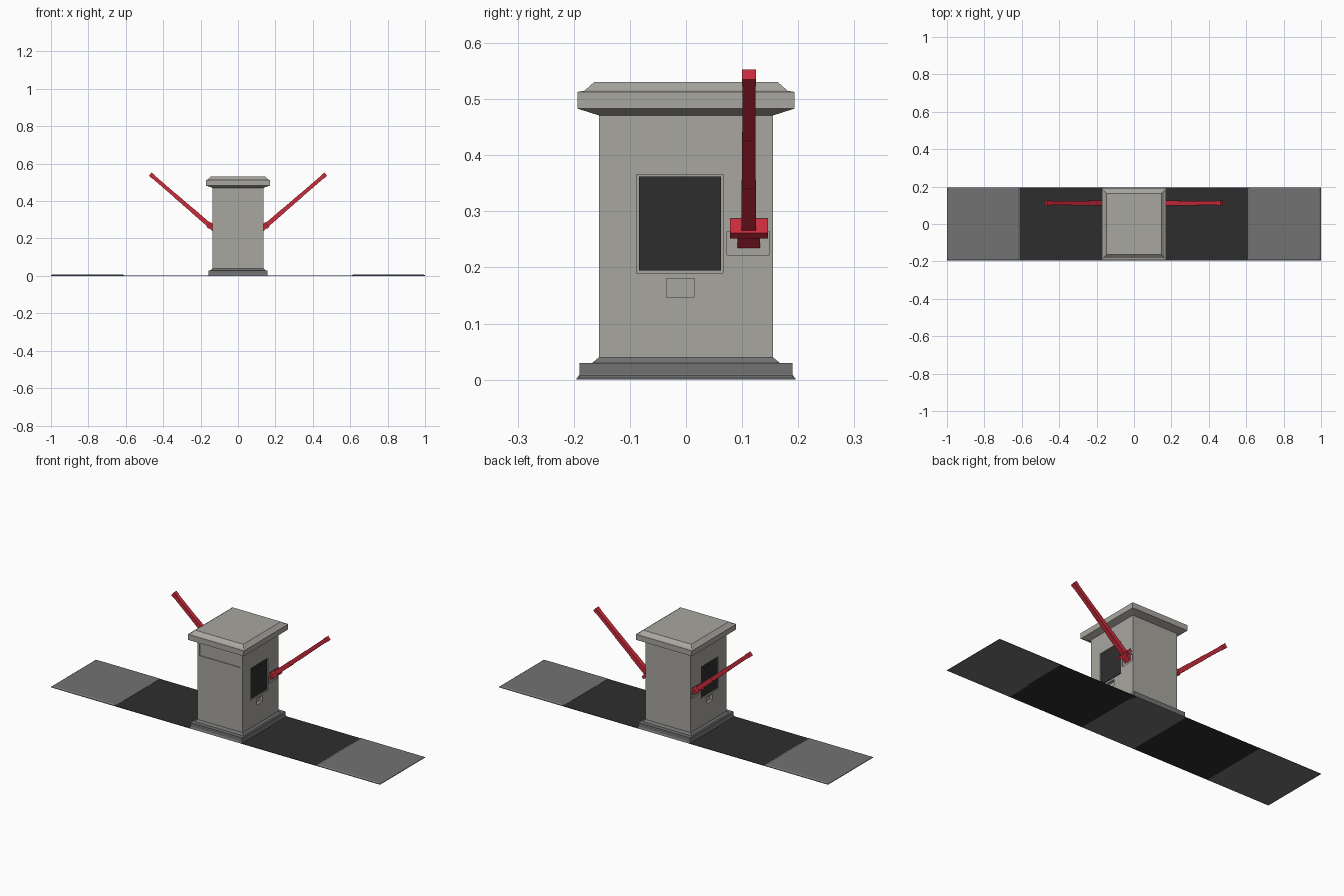
import bpy, bmesh, math
from mathutils import Matrix

old = bpy.data.objects.get("Cube")
if old:
    bpy.data.objects.remove(old, do_unlink=True)


def material(name, r, g, b):
    m = bpy.data.materials.new(name)
    m.use_nodes = True
    m.diffuse_color = (r, g, b, 1)
    m.node_tree.nodes["Principled BSDF"].inputs["Base Color"].default_value = (r, g, b, 1)
    return m


STONE = material("warm stone", 0.39, 0.38, 0.345)
GREY = material("concrete grey", 0.17, 0.17, 0.17)
BLACK = material("asphalt black", 0.027, 0.027, 0.027)
RED = material("barrier red", 0.6, 0.025, 0.045)


def finish(name, bm, mat):
    bmesh.ops.recalc_face_normals(bm, faces=bm.faces)
    me = bpy.data.meshes.new(name)
    bm.to_mesh(me)
    bm.free()
    me.materials.append(mat)
    ob = bpy.data.objects.new(name, me)
    bpy.context.collection.objects.link(ob)
    return ob


def stack(name, rings, mat, cx=0):
    """Loft of rectangular rings given as (half x, half y, z)."""
    bm = bmesh.new()
    loops = [[bm.verts.new((cx + sx * hx, sy * hy, z))
              for sx, sy in ((-1, -1), (1, -1), (1, 1), (-1, 1))] for hx, hy, z in rings]
    for a, b in zip(loops, loops[1:]):
        for i in range(4):
            j = (i + 1) % 4
            bm.faces.new((a[i], a[j], b[j], b[i]))
    bm.faces.new(loops[0])
    bm.faces.new(loops[-1])
    return finish(name, bm, mat)


def box(name, lo, hi, mat, frame=None):
    bm = bmesh.new()
    size = [b - a for a, b in zip(lo, hi)]
    mid = [(a + b) / 2 for a, b in zip(lo, hi)]
    bmesh.ops.create_cube(bm, size=1, matrix=Matrix.Translation(mid) @ Matrix.Diagonal((*size, 1)))
    if frame:
        bm.transform(frame)
    return finish(name, bm, mat)


def mirrored_box(name, s, lo, hi, mat):
    """Box on the +x side (s = 1) or its reflection (s = -1)."""
    xs = sorted((s * lo[0], s * hi[0]))
    return box(name, (xs[0], *lo[1:]), (xs[1], *hi[1:]), mat)


# Booth: plinth, walls and overhanging roof
HX, HY = 0.137, 0.155
stack("plinth", [(0.16, 0.195, 0), (0.157, 0.19, 0.01), (0.157, 0.19, 0.03),
                 (0.147, 0.167, 0.03), (HX, HY, 0.04)], GREY)
walls = box("booth_walls", (-HX, -HY, 0.035), (HX, HY, 0.475), STONE)
stack("roof", [(HX, HY, 0.471), (0.17, 0.193, 0.483), (0.17, 0.193, 0.513),
               (0.163, 0.181, 0.515), (0.146, 0.163, 0.531)], STONE)

# Recesses in the walls: sign panel, windows, trays and barrier sockets
cutters = [box("sign_cutter", (-0.125, -0.2, 0.393), (0.125, -HY + 0.005, 0.458), STONE)]
for s in (1, -1):
    for part, depth, y0, y1, z0, z1 in (
            ("window", 0.006, -0.088, 0.066, 0.190, 0.366),
            ("tray", 0.015, -0.035, 0.015, 0.147, 0.180),
            ("socket", 0.006, 0.073, 0.149, 0.222, 0.264)):
        cutters.append(mirrored_box(part + "_cutter", s, (HX - depth, y0, z0), (0.2, y1, z1), STONE))
for c in cutters:
    c.hide_render = True
    mod = walls.modifiers.new("recess", "BOOLEAN")
    mod.operation = "DIFFERENCE"
    mod.solver = "EXACT"
    mod.object = c
bpy.context.view_layer.objects.active = walls
for name in [m.name for m in walls.modifiers]:
    bpy.ops.object.modifier_apply(modifier=name)
for c in cutters:
    bpy.data.objects.remove(c, do_unlink=True)

ARM_Y, ANGLE, LENGTH = 0.112, math.radians(40.8), 0.43
for s, side in ((1, "left"), (-1, "right")):
    # Window glass
    mirrored_box(side + "_window_glass", s, (HX - 0.008, -0.084, 0.195), (HX - 0.003, 0.062, 0.362), BLACK)

    # Raised barrier, built along its own x axis then tilted up
    frame = (Matrix.Diagonal((s, 1, 1, 1)) @ Matrix.Translation((0.1435, ARM_Y, 0.263))
             @ Matrix.Rotation(-ANGLE, 4, "Y"))
    for part, x0, x1, hy, hz in (
            ("pivot", -0.028, 0.008, 0.020, 0.013),
            ("bracket", 0.003, 0.018, 0.034, 0.017),
            ("arm_lower", 0.015, 0.13, 0.0130, 0.0120),
            ("arm_middle", 0.13, 0.26, 0.0120, 0.0110),
            ("arm_upper", 0.26, LENGTH - 0.02, 0.0115, 0.0100),
            ("arm_cap", LENGTH - 0.02, LENGTH, 0.0125, 0.0115)):
        box(f"{side}_barrier_{part}", (x0, -hy, -hz), (x1, hy, hz), RED, frame)

    # Lane and raised pad
    mirrored_box(side + "_lane", s, (0.15, -0.195, 0), (0.62, 0.195, 0.002), BLACK)
    stack(side + "_pad", [(0.195, 0.195, 0), (0.195, 0.195, 0.003), (0.187, 0.187, 0.008)],
          GREY, s * 0.805)
